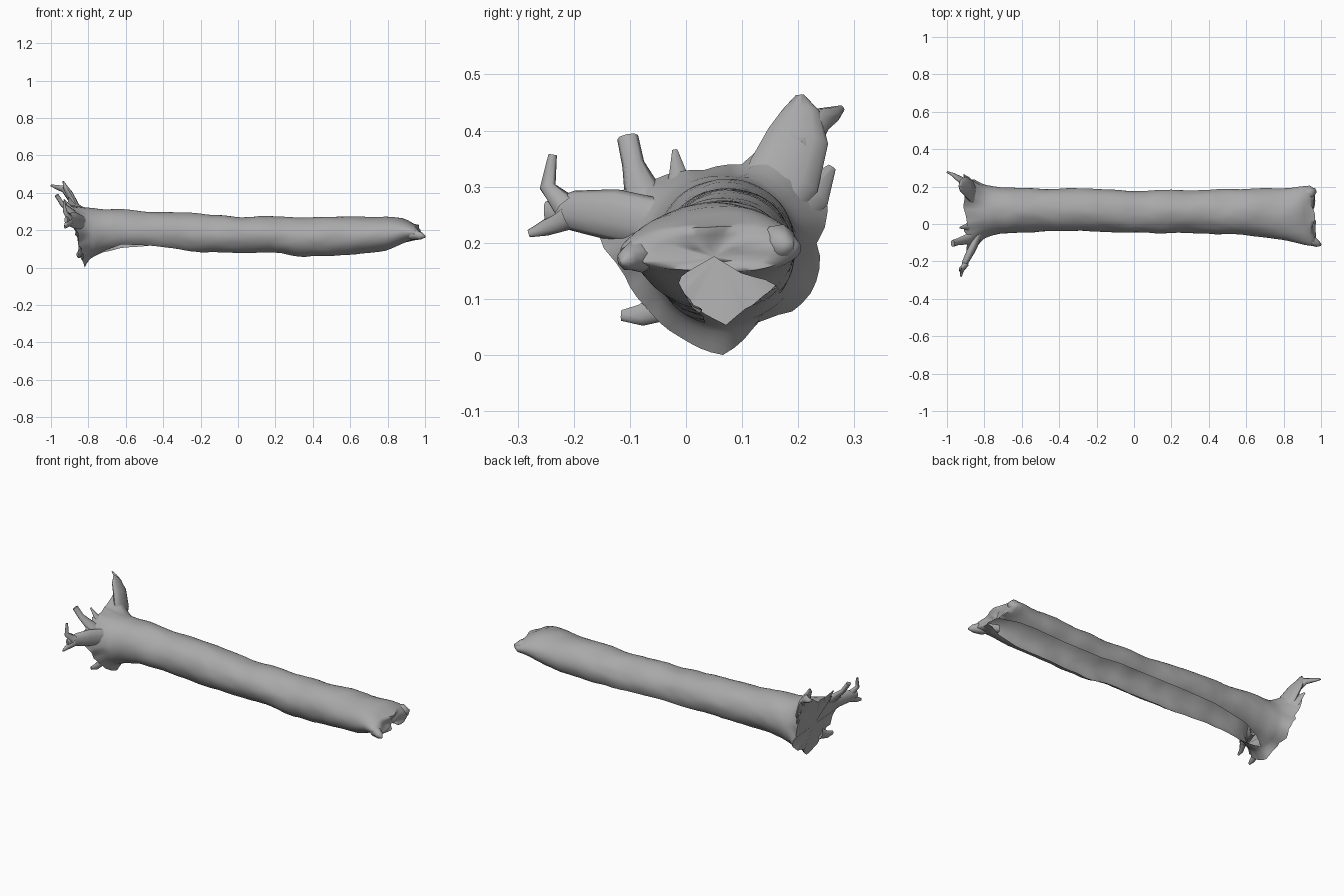
import bpy, bmesh, math, random
from mathutils import Vector, noise

if "Cube" in bpy.data.objects:
    bpy.data.objects.remove(bpy.data.objects["Cube"])

random.seed(4)
N = 48
bark = bpy.data.materials.new("bark_grey")
bark.diffuse_color = (.40, .40, .40, 1)
bark.use_nodes = True
bark.node_tree.nodes["Principled BSDF"].inputs["Base Color"].default_value = bark.diffuse_color


def lerp_table(table, t):
    """Linear lookup in rows of (key, values...)."""
    if t <= table[0][0]:
        return table[0][1:]
    for a, b in zip(table, table[1:]):
        if t <= b[0]:
            f = (t - a[0]) / (b[0] - a[0])
            return [p + (q - p) * f for p, q in zip(a[1:], b[1:])]
    return table[-1][1:]


def finish(bm, name, angle=70):
    bmesh.ops.remove_doubles(bm, verts=bm.verts, dist=.0005)
    bmesh.ops.recalc_face_normals(bm, faces=bm.faces)
    me = bpy.data.meshes.new(name)
    bm.to_mesh(me)
    bm.free()
    me.materials.append(bark)
    ob = bpy.data.objects.new(name, me)
    bpy.context.collection.objects.link(ob)
    bpy.ops.object.select_all(action='DESELECT')
    ob.select_set(True)
    bpy.context.view_layer.objects.active = ob
    bpy.ops.object.shade_smooth_by_angle(angle=math.radians(angle))
    return ob


def bridge(bm, rings, closed=False):
    n = len(rings[0])
    for r, s in zip(rings, rings[1:]):
        for i in range(n if closed else n - 1):
            j = (i + 1) % n
            bm.faces.new((r[i], r[j], s[j], s[i]))


def fan(bm, ring, centre):
    c = bm.verts.new(centre)
    for a, b in zip(ring, ring[1:]):
        bm.faces.new((a, b, c))


# Trunk stations: x, y min, y max, z top, z bottom, back rim angle, front rim angle
X0 = -.78
TRUNK = [
    (X0, -.070, .203, .322, .055, -88, 272),
    (-.73, -.055, .195, .315, .075, -75, 245),
    (-.62, -.045, .190, .305, .085, -55, 218),
    (-.40, -.042, .192, .297, .085, -40, 228),
    (-.20, -.040, .185, .290, .075, -32, 245),
    (0.0, -.045, .178, .275, .072, -28, 250),
    (.25, -.050, .180, .268, .070, -28, 250),
    (.35, -.052, .180, .268, .055, -28, 255),
    (.60, -.060, .185, .270, .062, -32, 255),
    (.80, -.085, .195, .270, .090, -40, 250),
    (.89, -.105, .202, .262, .125, -55, 245),
    (.94, -.115, .202, .235, .143, -70, 255),
]
# Root flare outline: angle, radius about (y .06, z .17)
FLARE = [(-88, .17), (-60, .13), (-45, .14), (-35, .16), (-18, .175), (0, .18), (10, .175),
         (20, .205), (40, .235), (52, .25), (64, .25), (76, .175), (100, .162), (130, .185),
         (148, .22), (160, .235), (172, .215), (185, .175), (215, .155), (245, .155), (272, .17)]


def trunk_ring(x):
    y0, y1, zt, zb, a0, a1 = lerp_table(TRUNK, x)
    pts = []
    for i in range(N + 1):
        a = math.radians(a0 + (a1 - a0) * i / N)
        p = Vector((x, (y0 + y1) / 2 + (y1 - y0) / 2 * math.cos(a),
                    (zt + zb) / 2 + (zt - zb) / 2 * math.sin(a)))
        k = .009 * noise.noise(p * 7) + .002 * noise.noise(p * 24)
        pts.append(p + Vector((0, math.cos(a), math.sin(a))) * k)
    return pts


# Log shell: root flare, hollow trunk open underneath, broken far end
bm = bmesh.new()
base = trunk_ring(X0)
outer = []
for i in range(N + 1):
    d = -88 + 360 * i / N
    r = lerp_table(FLARE, d)[0]
    a = math.radians(d)
    z = max(0, .17 + r * math.sin(a))
    edge = random.uniform(-.012, .012) if z > .03 else 0
    outer.append(Vector((-.82 - .25 * z + edge, .06 + r * math.cos(a), z)))
rings = []
for f in (1, .8, .6, .4, .2):
    rings.append([Vector((p.x + (q.x - p.x) * f, *p.lerp(q, f ** 1.5).yz))
                  for p, q in zip(base, outer)])
steps = 56
rings += [trunk_ring(X0 + (.94 - X0) * i / steps) for i in range(steps + 1)]
# Far end droops and rounds over to a sunken, uneven face
END = Vector((.96, .05, .175))
for f, dx in ((.9, .02), (.65, .025), (.3, .015)):
    row = []
    for p in rings[steps + 5]:
        q = END.lerp(p, f)
        q.x = .94 + dx + .025 * noise.noise(Vector((f, p.y * 11, p.z * 9)))
        row.append(q)
    rings.append(row)
rings = [[bm.verts.new(p) for p in r] for r in rings]
bridge(bm, rings)
fan(bm, rings[0], (-.86, .06, .18))
fan(bm, rings[-1], (.95, .05, .175))
finish(bm, "log_shell")


def tube(name, pts, sides=8, flat=1.0):
    """Tapered stub through (x, y, z, radius) points; flat squashes along x."""
    bm = bmesh.new()
    rows = []
    for i, p in enumerate(pts):
        c = Vector(p[:3])
        t = Vector(pts[min(i + 1, len(pts) - 1)][:3]) - Vector(pts[max(i - 1, 0)][:3])
        t.normalize()
        u = t.cross(Vector((1, 0, 0)))
        u = u.normalized() if u.length > .05 else Vector((0, 1, 0))
        v = t.cross(u).normalized()
        rows.append([bm.verts.new(c + p[3] * (u * math.cos(2 * math.pi * k / sides)
                    + v * flat * math.sin(2 * math.pi * k / sides)))
                    for k in range(sides)])
    bridge(bm, rows, True)
    bm.faces.new(rows[-1])
    return finish(bm, name)


# Broken root stubs round the flare
tube("root_tall", [(-.84, .13, .25, .05), (-.87, .175, .32, .066), (-.90, .20, .39, .055),
                   (-.925, .205, .435, .034), (-.935, .203, .463, .008)], 12, .35)
tube("root_tall_tip", [(-.89, .20, .37, .035), (-.93, .238, .42, .024),
                       (-.97, .265, .43, .014), (-1.0, .278, .44, .006)], 8, .6)
tube("root_middle", [(-.84, -.05, .24, .03), (-.89, -.08, .295, .032),
                     (-.94, -.094, .34, .02), (-.97, -.104, .388, .019)], 8, .6)
tube("root_front", [(-.82, -.03, .23, .045), (-.865, -.13, .25, .046),
                    (-.90, -.20, .257, .036), (-.92, -.25, .255, .018)], 10, .5)
tube("root_front_upper_fork", [(-.90, -.215, .265, .024), (-.925, -.247, .30, .015),
                               (-.93, -.238, .357, .008)], 7, .7)
tube("root_front_lower_fork", [(-.90, -.21, .245, .024), (-.92, -.25, .226, .015),
                               (-.925, -.28, .216, .007)], 7, .7)
tube("root_top_nub", [(-.87, -.01, .29, .03), (-.90, -.015, .325, .016),
                      (-.93, -.02, .365, .005)], 7, .6)
tube("root_low_front", [(-.84, -.03, .09, .03), (-.85, -.08, .07, .02),
                        (-.86, -.115, .07, .01)], 7, .5)
tube("root_back", [(-.85, .17, .25, .04), (-.885, .23, .29, .032),
                   (-.91, .26, .335, .008)], 7, .4)
# Splintered far end
tube("splinter_front", [(.86, -.04, .185, .02), (.94, -.085, .178, .032),
                        (.98, -.105, .17, .02), (1.0, -.112, .165, .006)], 8)
tube("splinter_back", [(.86, .14, .20, .02), (.94, .165, .20, .034),
                       (.97, .18, .19, .014)], 8)
